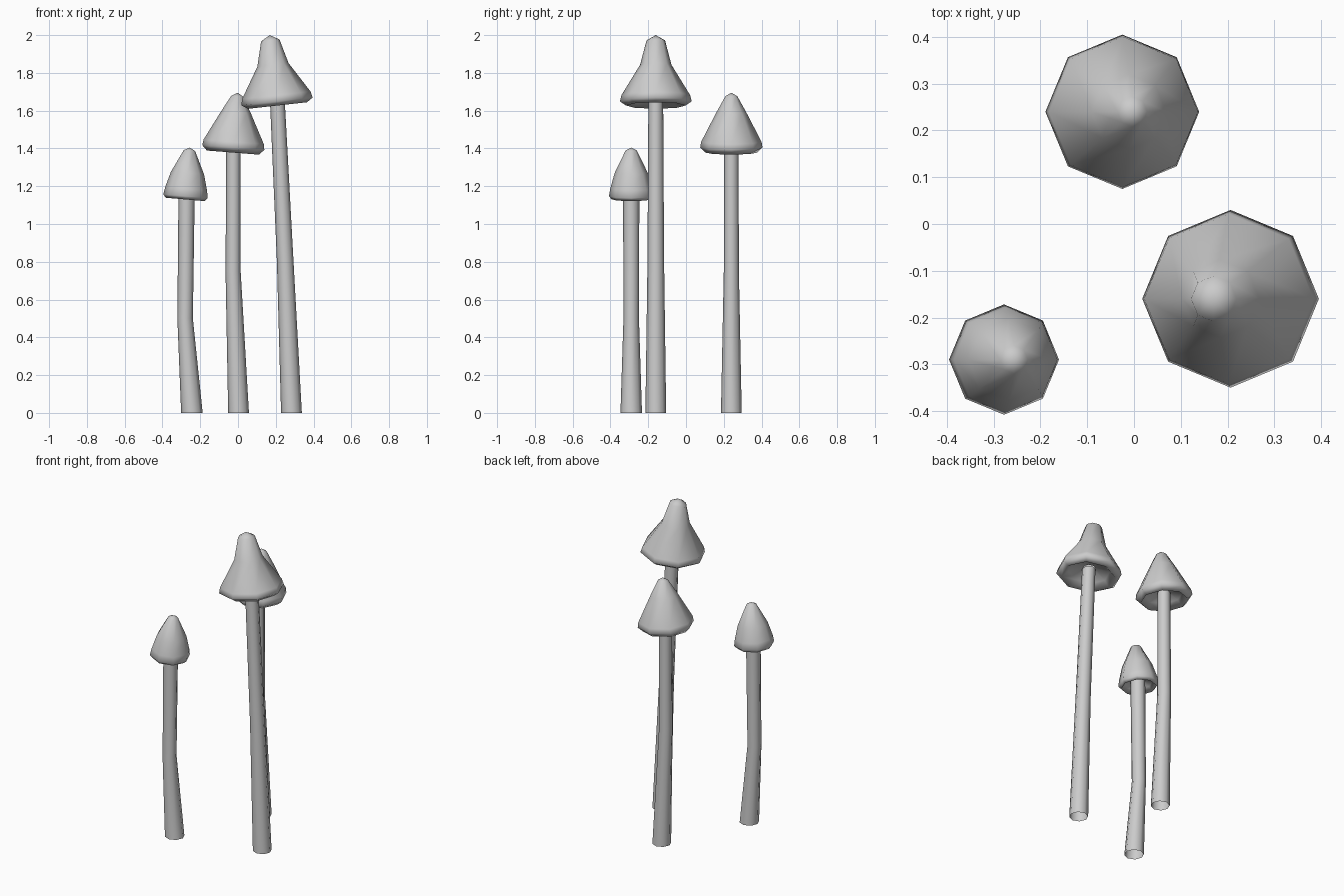
import bpy, bmesh
from math import sin, cos, pi, radians
from mathutils import Vector, Matrix

if "Cube" in bpy.data.objects:
    bpy.data.objects.remove(bpy.data.objects["Cube"])

SIDES = 8


def loft(name, rings, tip=None):
    """Skin octagonal rings given as (centre, radius, rotation); optional closing tip."""
    bm = bmesh.new()
    prev = None
    for centre, r, rot in rings:
        ring = [bm.verts.new(Vector(centre) + rot @ Vector(
            (r * cos(2 * pi * i / SIDES), r * sin(2 * pi * i / SIDES), 0)))
            for i in range(SIDES)]
        if prev:
            for i in range(SIDES):
                j = (i + 1) % SIDES
                bm.faces.new((prev[i], prev[j], ring[j], ring[i]))
        prev = ring
    if tip is not None:
        top = bm.verts.new(tip)
        for i in range(SIDES):
            bm.faces.new((prev[i], prev[(i + 1) % SIDES], top))
    for f in bm.faces:
        f.smooth = True
    me = bpy.data.meshes.new(name)
    bm.to_mesh(me)
    bm.free()
    ob = bpy.data.objects.new(name, me)
    bpy.context.collection.objects.link(ob)
    return ob


def mushroom(label, y, stem, rim_centre, tilt, profile, tip_h):
    # open-bottomed stem: (x, z, radius)
    flat = Matrix.Identity(3)
    loft(label + "_stem", [((x, y, z), r, flat) for x, z, r in stem])
    # tilted bell cap: (radius, height above rim), from hollow underside to tip
    rot = Matrix.Rotation(radians(tilt), 3, 'Y')
    base = Vector((rim_centre[0], y, rim_centre[1]))
    rings = [(base + rot @ Vector((0, 0, h)), r, rot) for r, h in profile]
    loft(label + "_cap", rings, base + rot @ Vector((0, 0, tip_h)))


mushroom("tall", -0.16,
         [(0.283, 0, 0.055), (0.25, 0.8, 0.044), (0.207, 1.68, 0.039)],
         (0.2065, 1.649), -6.3,
         [(0.036, 0.04), (0.12, 0.015), (0.157, -0.022), (0.19, 0),
          (0.182, 0.033), (0.083, 0.195), (0.049, 0.325)], 0.353)

mushroom("middle", 0.24,
         [(0.003, 0, 0.055), (-0.026, 0.75, 0.04), (-0.024, 1.43, 0.038)],
         (-0.025, 1.405), 4.5,
         [(0.035, 0.035), (0.105, 0.01), (0.138, -0.027), (0.165, 0),
          (0.16, 0.03), (0.08, 0.185), (0.032, 0.272)], 0.291)

mushroom("short", -0.29,
         [(-0.244, 0, 0.057), (-0.28, 0.5, 0.041), (-0.272, 1.17, 0.043)],
         (-0.278, 1.147), 5,
         [(0.04, 0.03), (0.08, 0.01), (0.103, -0.017), (0.118, 0),
          (0.111, 0.04), (0.088, 0.123), (0.03, 0.243)], 0.258)
